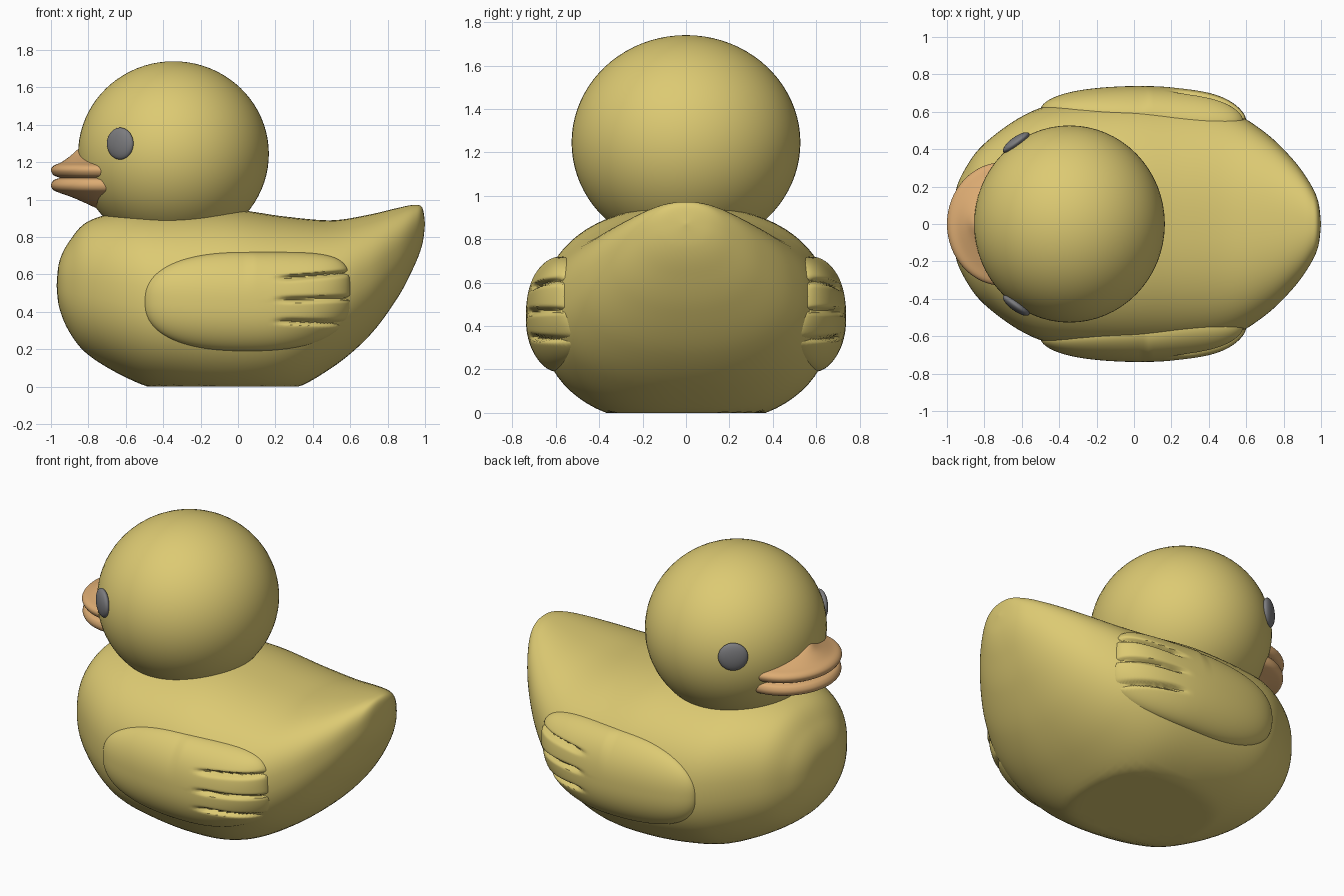
import bpy, bmesh, math
from mathutils import Vector, Matrix

old = bpy.data.objects.get("Cube")
if old:
    bpy.data.objects.remove(old, do_unlink=True)


def material(name, rgb):
    m = bpy.data.materials.new(name)
    m.use_nodes = True
    m.diffuse_color = (*rgb, 1)
    m.node_tree.nodes["Principled BSDF"].inputs["Base Color"].default_value = (*rgb, 1)
    return m


yellow = material("soft yellow", (0.72, 0.59, 0.17))
orange = material("pale orange", (0.72, 0.41, 0.17))
grey = material("dark grey", (0.2, 0.2, 0.21))


def finish(name, bm, mat):
    bmesh.ops.remove_doubles(bm, verts=bm.verts, dist=0.0002)
    bmesh.ops.recalc_face_normals(bm, faces=bm.faces)
    mesh = bpy.data.meshes.new(name)
    bm.to_mesh(mesh)
    bm.free()
    mesh.materials.append(mat)
    ob = bpy.data.objects.new(name, mesh)
    bpy.context.collection.objects.link(ob)
    bpy.ops.object.select_all(action="DESELECT")
    ob.select_set(True)
    bpy.context.view_layer.objects.active = ob
    bpy.ops.object.shade_smooth_by_angle(angle=math.radians(40))
    return ob


def smooth_path(points, steps):
    """Catmull-Rom curve through tuples of any size."""
    pts = [Vector(p) for p in points]
    pts = [pts[0]] + pts + [pts[-1]]
    out = []
    for a, b, c, d in zip(pts, pts[1:], pts[2:], pts[3:]):
        for i in range(steps):
            t = i / steps
            out.append(0.5 * (2 * b + (c - a) * t + (2 * a - 5 * b + 4 * c - d) * t * t
                              + (3 * b - a - 3 * c + d) * t ** 3))
    return out + [pts[-1]]


def bridge(bm, rows, closed):
    for r, s in zip(rows, rows[1:]):
        n = len(r)
        for i in range(n if closed else n - 1):
            j = (i + 1) % n
            bm.faces.new((r[i], r[j], s[j], s[i]))


def power(v, e):
    return math.copysign(abs(v) ** e, v)


# Body: lofted sections (x, bottom, top, half width)
ROUND = 2.3
stations = smooth_path([
    (-0.97, 0.54, 0.54, 0), (-0.955, 0.42, 0.67, 0.17), (-0.9, 0.29, 0.78, 0.30),
    (-0.8, 0.17, 0.885, 0.43), (-0.6, 0.05, 0.94, 0.575), (-0.4, -0.02, 0.95, 0.645),
    (-0.05, -0.06, 0.95, 0.67), (0.25, -0.03, 0.91, 0.66), (0.5, 0.1, 0.89, 0.61),
    (0.7, 0.27, 0.92, 0.49), (0.85, 0.47, 0.955, 0.345), (0.94, 0.64, 0.972, 0.22),
    (0.985, 0.76, 0.958, 0.12), (1.0, 0.87, 0.87, 0)], 8)

bm = bmesh.new()
rows = []
for x, low, high, half in stations:
    row = []
    for i in range(72):
        a = math.tau * i / 72
        y = half * power(math.cos(a), 2 / ROUND)
        z = (low + high) / 2 + (high - low) / 2 * power(math.sin(a), 2 / ROUND)
        row.append(bm.verts.new((x, y, max(z, 0))))
    rows.append(row)
bridge(bm, rows, True)
finish("body", bm, yellow)


def body_side(x, z):
    """Half width of the body at a point on its side."""
    for a, b in zip(stations, stations[1:]):
        if a[0] <= x <= b[0]:
            _, low, high, half = a.lerp(b, (x - a[0]) / max(b[0] - a[0], 1e-6))
            k = abs(z - (low + high) / 2) / max((high - low) / 2, 1e-6)
            return half * max(0, 1 - k ** ROUND) ** (1 / ROUND)
    return 0


# Wings: raised pads hugging the body, with feather grooves at the rear
def wing(name, side):
    bm = bmesh.new()
    rows = []
    cols, lines = 64, 90
    for i in range(cols + 1):
        u = -math.cos(math.pi * i / cols)
        x = 0.05 + 0.55 * u
        row = []
        for j in range(lines + 1):
            v = -math.cos(math.pi * j / lines)
            n = 5 if u > 0 and v > 0 else 2.4
            z = 0.455 + 0.265 * v * max(0, 1 - abs(u) ** n) ** (1 / n)
            q = abs(u) ** n + abs((z - 0.455) / 0.265) ** n
            y = body_side(x, z) - 0.02 + 0.087 * max(0, 1 - q) ** 0.33
            fade = min(1, max(0, (x - 0.2) / 0.08))
            for k, groove in enumerate((0.35, 0.465, 0.58)):
                line = groove + 0.06 * (k - 0.6) * max(0, x - 0.25)
                y -= 0.035 * fade * math.exp(-((z - line) / 0.012) ** 2)
            row.append(bm.verts.new((x, side * y, z)))
        rows.append(row)
    bridge(bm, rows, False)
    ob = finish(name, bm, yellow)
    # the open pad must face outward
    if sum(p.normal.y * p.area for p in ob.data.polygons) * side < 0:
        ob.data.flip_normals()


def ellipsoid(name, centre, radii, mat, turn=0):
    bm = bmesh.new()
    m = Matrix.Translation(centre) @ Matrix.Rotation(turn, 4, "Z") @ Matrix.Diagonal((*radii, 1))
    bmesh.ops.create_uvsphere(bm, u_segments=64, v_segments=40, radius=1, matrix=m)
    return finish(name, bm, mat)


# Head
ellipsoid("head", (-0.345, 0, 1.245), (0.51, 0.527, 0.495), yellow)

# Paired wings and eyes
for label, side in (("left", 1), ("right", -1)):
    wing(label + "_wing", side)
    ellipsoid(label + "_eye", (-0.63, side * 0.435, 1.3), (0.085, 0.03, 0.085), grey,
              side * math.radians(36))

# Bill: stacked half-oval rings (height, forward reach, half width)
bill = smooth_path([
    (0.94, 0.03, 0.08), (0.97, 0.09, 0.14), (1.01, 0.18, 0.22), (1.035, 0.25, 0.28),
    (1.052, 0.288, 0.31), (1.078, 0.3, 0.32), (1.105, 0.285, 0.31), (1.117, 0.255, 0.285),
    (1.13, 0.285, 0.315), (1.158, 0.3, 0.33), (1.182, 0.285, 0.315), (1.2, 0.245, 0.26),
    (1.235, 0.195, 0.16), (1.27, 0.155, 0.07), (1.285, 0.1, 0.02)], 4)
bm = bmesh.new()
rows = [[bm.verts.new((-0.7 - reach * math.cos(a), half * math.sin(a), z))
         for a in (math.tau * i / 64 for i in range(64))] for z, reach, half in bill]
bridge(bm, rows, True)
bm.faces.new(rows[0])
bm.faces.new(rows[-1])
finish("bill", bm, orange)
